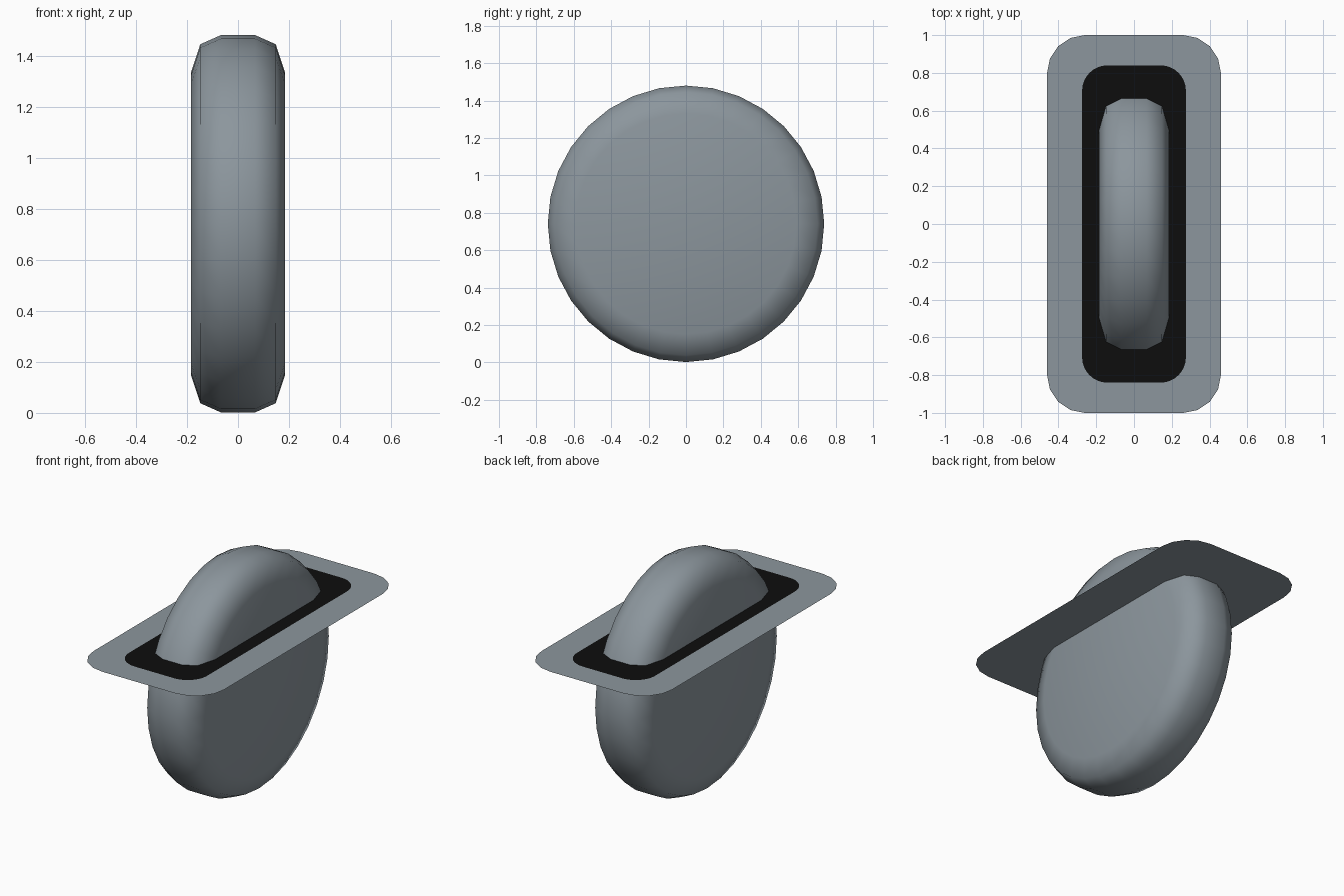
import bpy, bmesh, math

if "Cube" in bpy.data.objects:
    bpy.data.objects.remove(bpy.data.objects["Cube"])


def material(name, rgb):
    m = bpy.data.materials.new(name)
    m.diffuse_color = (*rgb, 1)
    m.use_nodes = True
    m.node_tree.nodes["Principled BSDF"].inputs["Base Color"].default_value = m.diffuse_color
    return m


grey = material("steel_grey", (0.262, 0.305, 0.337))
black = material("black", (0.004, 0.004, 0.004))


def finish(name, bm, mat, smooth=False):
    for f in bm.faces:
        f.smooth = smooth
    me = bpy.data.meshes.new(name)
    bm.to_mesh(me)
    bm.free()
    me.materials.append(mat)
    ob = bpy.data.objects.new(name, me)
    bpy.context.collection.objects.link(ob)
    return ob


def rounded_sheet(name, hx, hy, radius, steps, z, mat):
    """Flat rectangle with rounded corners, facing up."""
    bm = bmesh.new()
    verts = []
    for k, (sx, sy) in enumerate([(1, 1), (-1, 1), (-1, -1), (1, -1)]):
        for i in range(steps + 1):
            a = math.pi / 2 * (k + i / steps)
            verts.append(bm.verts.new((sx * (hx - radius) + radius * math.cos(a),
                                       sy * (hy - radius) + radius * math.sin(a), z)))
    bm.faces.new(verts)
    return finish(name, bm, mat)


# Wheel: bevelled disc turned about the x axis
SEGMENTS, CENTRE = 32, 0.741
half = [(0.185, 0.59), (0.148, 0.703), (0.067, 0.739)]
profile = [(-x, r) for x, r in half] + [(x, r) for x, r in reversed(half)]
bm = bmesh.new()
rings = []
for x, r in profile:
    ring = []
    for i in range(SEGMENTS):
        a = 2 * math.pi * i / SEGMENTS
        ring.append(bm.verts.new((x, r * math.cos(a), CENTRE + r * math.sin(a))))
    rings.append(ring)
for a, b in zip(rings, rings[1:]):
    for i in range(SEGMENTS):
        j = (i + 1) % SEGMENTS
        bm.faces.new((a[i], a[j], b[j], b[i]))
bm.faces.new(rings[0])
bm.faces.new(rings[-1])
bmesh.ops.recalc_face_normals(bm, faces=bm.faces[:])
finish("wheel", bm, grey, smooth=True)

# Mounting plate with the dark slot painted on its upper side
PLATE_Z = 1.055
rounded_sheet("mounting_plate", 0.46, 1.0, 0.2, 4, PLATE_Z, grey)
rounded_sheet("slot_opening", 0.275, 0.84, 0.135, 8, PLATE_Z + 0.003, black)
